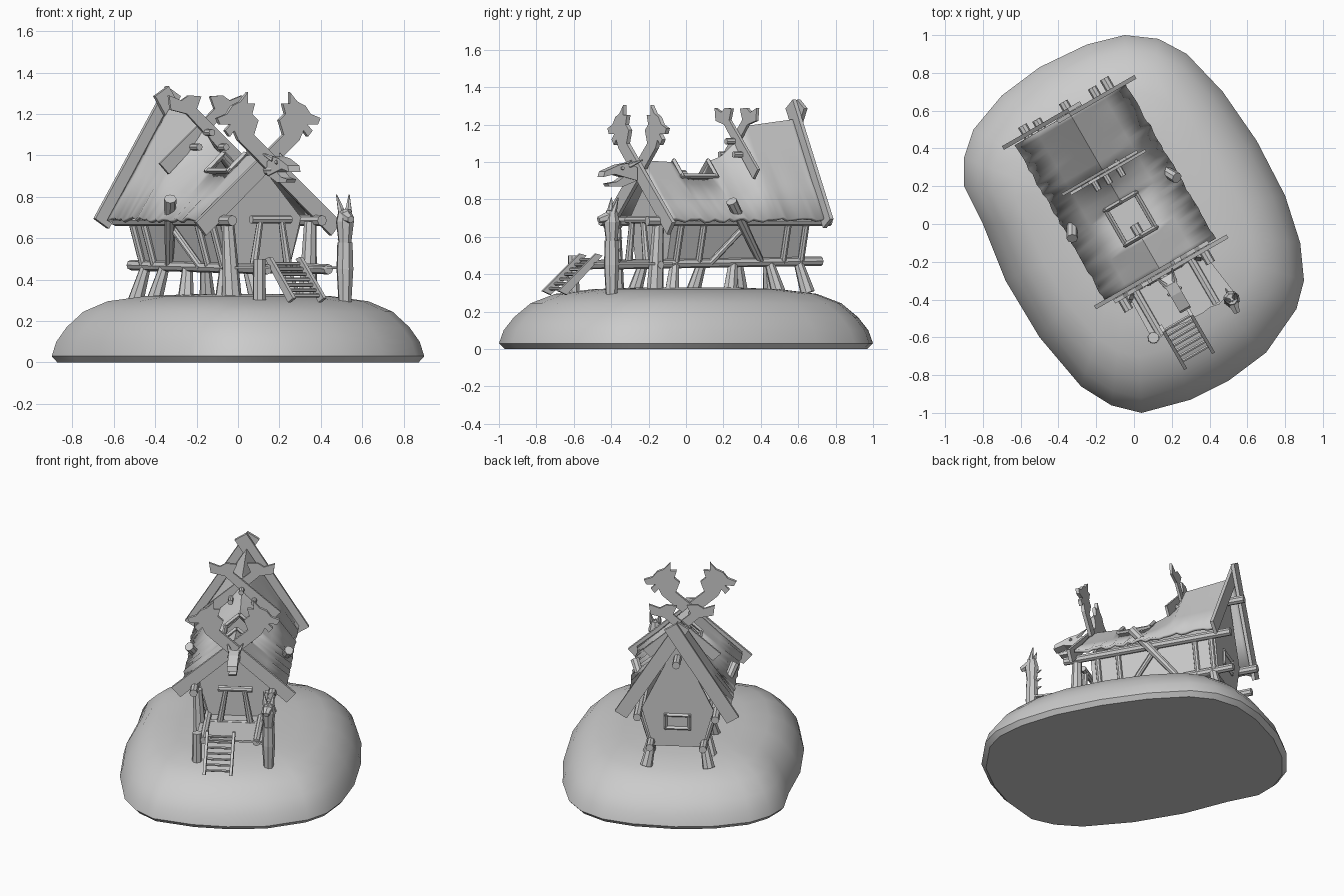
import bpy, bmesh, math, random
from mathutils import Matrix, Vector

random.seed(4)
cube = bpy.data.objects.get("Cube")
if cube:
    bpy.data.objects.remove(cube, do_unlink=True)

grey = bpy.data.materials.new("plain_grey")
grey.use_nodes = True
COLOUR = (0.6, 0.6, 0.6, 1)
grey.diffuse_color = COLOUR
grey.node_tree.nodes["Principled BSDF"].inputs["Base Color"].default_value = COLOUR

# The hut is built square, then turned on the mound; local front is -y
HUT = Matrix.Translation((-0.1, 0.17, 0)) @ Matrix.Rotation(math.radians(30), 4, 'Z')


def finish(name, bm, smooth=False, place=HUT):
    bmesh.ops.recalc_face_normals(bm, faces=bm.faces)
    mesh = bpy.data.meshes.new(name)
    bm.transform(place)
    bm.to_mesh(mesh)
    bm.free()
    ob = bpy.data.objects.new(name, mesh)
    bpy.context.collection.objects.link(ob)
    mesh.materials.append(grey)
    if smooth:
        bpy.ops.object.select_all(action='DESELECT')
        ob.select_set(True)
        bpy.context.view_layer.objects.active = ob
        bpy.ops.object.shade_smooth_by_angle(angle=math.radians(40))
    return ob


def log(name, a, b, r1, r2=None, sides=8):
    a, b = Vector(a), Vector(b)
    bm = bmesh.new()
    turn = (b - a).to_track_quat('Z', 'Y').to_matrix().to_4x4()
    bmesh.ops.create_cone(bm, cap_ends=True, segments=sides, radius1=r1,
                          radius2=r1 if r2 is None else r2, depth=(b - a).length,
                          matrix=Matrix.Translation((a + b) / 2) @ turn)
    return finish(name, bm)


def prism(name, pts, shift):
    bm = bmesh.new()
    face = bm.faces.new([bm.verts.new(p) for p in pts])
    top = bmesh.ops.extrude_face_region(bm, geom=[face])
    bmesh.ops.translate(bm, vec=shift, verts=[v for v in top["geom"] if isinstance(v, bmesh.types.BMVert)])
    return finish(name, bm)


def plate(name, pts, y, t, side=1):
    return prism(name, [(side * x, y, z) for x, z in pts], (0, t, 0))


# Mound: rounded outline scaled through a dome profile
outline = [(-.05, 1), (.13, .98), (.28, .9), (.47, .7), (.65, .44), (.8, .15), (.88, -.1), (.9, -.3),
           (.86, -.45), (.7, -.68), (.5, -.83), (.3, -.93), (.04, -1), (-.12, -.96), (-.28, -.86), (-.5, -.6),
           (-.68, -.3), (-.8, 0), (-.9, .2), (-.9, .35), (-.85, .5), (-.7, .68), (-.5, .83), (-.25, .95)]
bm = bmesh.new()
rings = [[bm.verts.new((x * s, y * s, z)) for x, y in outline]
         for s, z in ((.97, 0), (1, .03), (.975, .1), (.92, .17), (.83, .245), (.7, .295), (.5, .32), (.25, .33))]
for lo, hi in zip(rings, rings[1:]):
    for i in range(len(outline)):
        j = (i + 1) % len(outline)
        bm.faces.new((lo[i], lo[j], hi[j], hi[i]))
bm.faces.new(rings[0])
bm.faces.new(rings[-1])
finish("mound", bm, True, Matrix())

# Roof: low front, high rear, ragged eaves and an open hatch at the ridge
HALF, EAVE = .33, .695
RIDGE = [(-.48, 1.01), (-.1, .99), (.02, 1.03), (.1, 1.1), (.15, 1.19), (.48, 1.23)]


def ridge(y):
    for (y0, z0), (y1, z1) in zip(RIDGE, RIDGE[1:]):
        if y <= y1 + 1e-6:
            return z0 + (z1 - z0) * (y - y0) / (y1 - y0)
    return RIDGE[-1][1]


def roof_z(x, y):
    return ridge(y) - (ridge(y) - EAVE) * abs(x) / HALF


HATCH_X, HATCH_Y0, HATCH_Y1 = .09, -.27, -.06
xs = (-HALF, -.2, -HATCH_X, 0, HATCH_X, .2, HALF)
ys = [-.48 + .03 * i for i in range(33)]
bm = bmesh.new()
grid = []
for y in ys:
    row = []
    for x in xs:
        rag = random.uniform(-.012, .01) if abs(x) == HALF else 0
        row.append(bm.verts.new((x + math.copysign(rag, x), y, roof_z(x, y) - rag)))
    grid.append(row)
for j in range(len(ys) - 1):
    for i in range(len(xs) - 1):
        mx, my = (xs[i] + xs[i + 1]) / 2, (ys[j] + ys[j + 1]) / 2
        if not (abs(mx) < HATCH_X and HATCH_Y0 < my < HATCH_Y1):
            bm.faces.new((grid[j][i], grid[j][i + 1], grid[j + 1][i + 1], grid[j + 1][i]))
roof = finish("roof", bm, True)
thick = roof.modifiers.new("thickness", 'SOLIDIFY')
thick.thickness = .02
thick.offset = -1

# Hatch frame follows the roof slope
for s in (-1, 1):
    log("hatch_side", (s * .09, -.28, .925), (s * .09, -.05, .925), .013, sides=4)
    for y in (HATCH_Y0, HATCH_Y1):
        log("hatch_end", (s * .1, y, .92), (0, y, 1.01), .013, sides=4)

# Walls flare outward from the floor
FRONT, BACK = -.41, .42
for name, y, peak in (("front_wall", FRONT, .96), ("back_wall", BACK, 1.18)):
    plate(name, [(-.16, .44), (.16, .44), (.23, .7), (0, peak), (-.23, .7)], y, .015)
for s in (-1, 1):
    prism("side_wall", [(s * .16, FRONT, .44), (s * .16, BACK, .44), (s * .23, BACK, .7), (s * .23, FRONT, .7)],
          (-s * .015, 0, 0))
prism("floor", [(-.17, FRONT, .44), (.17, FRONT, .44), (.17, BACK, .44), (-.17, BACK, .44)], (0, 0, .02))

# Back window frame
for z in (.57, .66):
    log("window_rail", (-.085, BACK + .02, z), (.085, BACK + .02, z), .012, sides=4)
for s in (-1, 1):
    log("window_stile", (s * .075, BACK + .02, .56), (s * .075, BACK + .02, .67), .012, sides=4)

# Gable boards; the front and middle pairs end in carved beast heads
front_board = [(-.398, .677), (-.342, .613), (.178, 1.075), (.2, 1.12), (.225, 1.09), (.25, 1.12), (.22, 1.15),
               (.28, 1.15), (.295, 1.18), (.24, 1.2), (.21, 1.24), (.165, 1.26), (.125, 1.305), (.125, 1.25),
               (.085, 1.25), (.1, 1.2), (.065, 1.17), (.09, 1.1)]
middle_board = [(-.25, .96), (-.2, .91), (.11, 1.2), (.2, 1.22), (.21, 1.29), (.14, 1.265), (.1, 1.29),
                (.03, 1.285), (.055, 1.225)]
back_board = [(-.398, .694), (-.322, .646), (.078, 1.286), (.002, 1.334)]
for s in (-1, 1):
    plate("front_gable_board", front_board, -.5 + .012 * s, .022, s)
    plate("middle_gable_board", middle_board, .11 + .009 * s, .016, s)
    plate("back_gable_board", back_board, .475 + .012 * s, .022, s)
for x, z in ((-.07, 1.04), (0, 1.11), (.08, 1.04)):
    log("roof_peg", (x, .05, z), (x, .18, z), .017)

# Long beams, posts and braces, the same on both sides
log("ridge_log_back", (0, .15, 1.06), (0, .55, 1.06), .026)
log("ridge_log_front", (0, -.56, .93), (0, -.2, .93), .026)
for s in (-1, 1):
    log("eave_log", (s * .25, -.58, .685), (s * .25, .55, .685), .026)
    log("floor_beam", (s * .17, -.78, .45), (s * .17, .54, .47), .025)
    log("front_post", (s * .21, -.51, .29), (s * .23, -.5, .68), .047, .03)
    for y in (-.36, .0, .22, .4):
        log("stilt", (s * .2, y + .04 * (1 if y > 0 else -1), .3), (s * .165, y, .47), .04, .025)
    for y in (-.36, -.22, .3, .41):
        log("wall_stud", (s * .175, y, .46), (s * .243, y, .69), .018)
    log("long_brace", (s * .17, .17, .46), (s * .32, -.1, .79), .02, .03)
    log("short_brace", (s * .18, -.15, .46), (s * .25, .06, .69), .017)

# Door frame
log("door_lintel", (-.1, -.5, .69), (.12, -.5, .69), .02)
for s in (-1, 1):
    log("door_post", (.01 + s * .1, -.5, .44), (.01 + s * .06, -.5, .68), .022, .016)
log("threshold", (-.24, -.5, .45), (.26, -.5, .45), .02)

# Porch deck with a wavy edge, and its post
edge = [(-.22 + .05 * i, -.78 + random.uniform(-.012, .012), .45) for i in range(11)]
prism("porch_deck", [(.23, FRONT, .45), (-.21, FRONT, .45)] + edge, (0, 0, .012))
log("porch_post", (-.21, -.77, .29), (-.21, -.77, .5), .033, .03)

# Ladder
for x in (-.155, .015):
    prism("ladder_rail", [(x, -.73, .5), (x, -.77, .51), (x, -1.0, .31), (x, -.95, .29)], (.018, 0, 0))
for i in range(7):
    k = (i + .5) / 7
    log("ladder_rung", (-.15, -.75 - .22 * k, .49 - .18 * k), (.025, -.75 - .22 * k, .49 - .18 * k), .009, sides=6)


# Ridge beast head: open jaws, brow and horns
def jaw(name, pts, w):
    prism(name, [(.01 - w / 2, y, z) for y, z in pts], (w, 0, 0))


jaw("beast_skull", [(-.52, .9), (-.52, .97), (-.57, .995), (-.63, .985), (-.72, .95), (-.73, .92), (-.66, .935),
                    (-.6, .92)], .065)
jaw("beast_jaw", [(-.52, .9), (-.6, .92), (-.64, .895), (-.7, .885), (-.69, .87), (-.6, .87)], .05)
for s in (-1, 1):
    log("beast_horn", (.01 + s * .025, -.57, .98), (.01 + s * .05, -.5, 1.01), .016, .003, 6)
    log("beast_eye", (.01 + s * .02, -.61, .965), (.01 + s * .042, -.615, .968), .014, .008, 6)

# Carved totem beside the porch
TX, TY = .25, -.8
for z0, z1, r0, r1 in ((.29, .45, .032, .042), (.45, .58, .042, .038), (.58, .68, .032, .045), (.68, .74, .045, .03)):
    log("totem_body", (TX, TY, z0), (TX, TY, z1), r0, r1)
log("totem_snout", (TX, TY, .71), (TX - .01, TY - .075, .69), .035, .018, 6)
for s in (-1, 1):
    log("totem_ear", (TX + s * .02, TY, .73), (TX + s * .035, TY + .02, .81), .018, .003, 6)
for z in (.46, .52, .58, .64):
    log("totem_spine", (TX, TY + .02, z), (TX, TY + .065, z + .015), .014, .003, 5)
